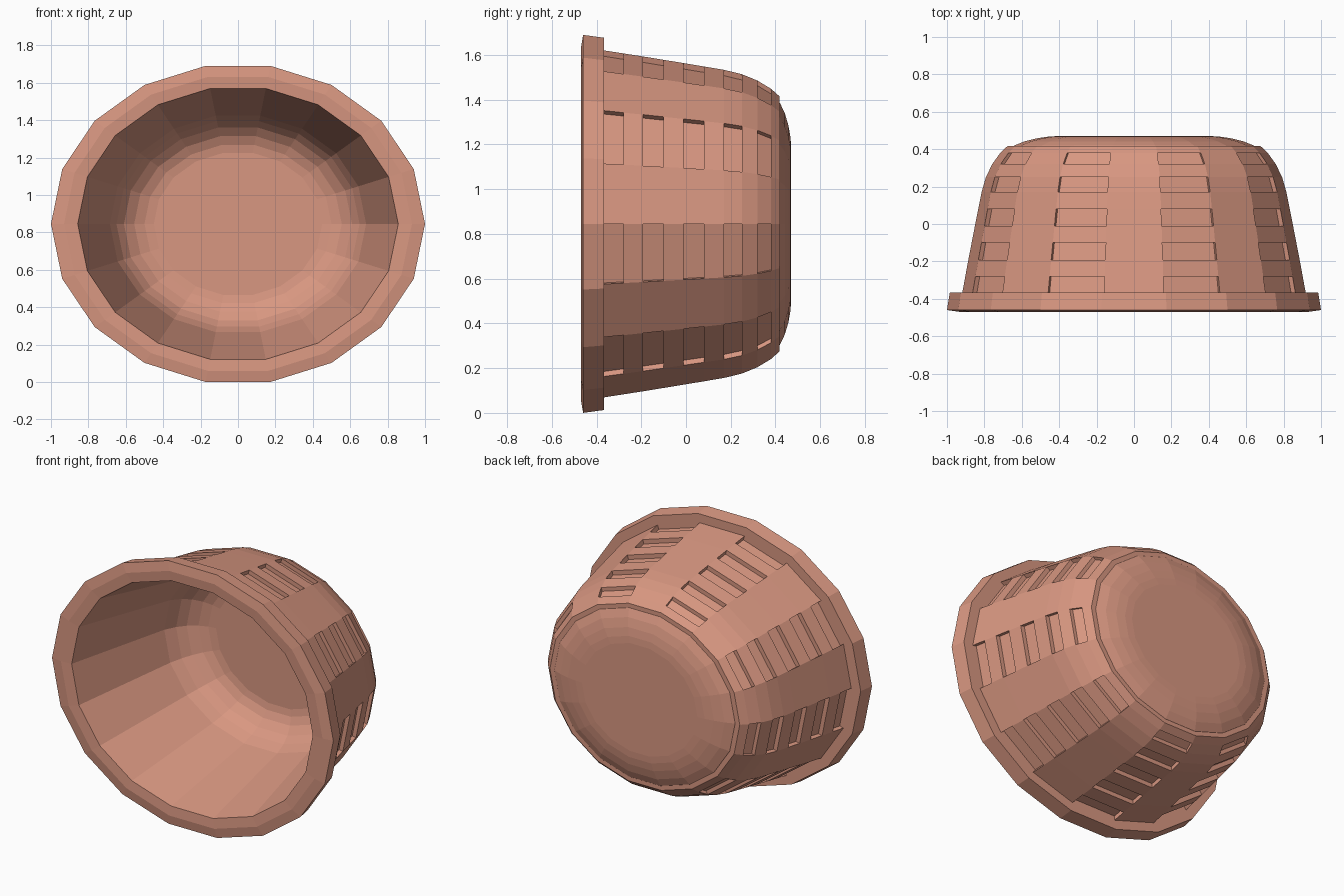
import bpy
import bmesh
import math

SIDES = 18
RATIO = 0.858      # height of the oval against its width
CENTRE_Z = 0.845
WEAVE_DEPTH = 0.028

cube = bpy.data.objects.get("Cube")
if cube:
    bpy.data.objects.remove(cube, do_unlink=True)

clay = bpy.data.materials.new("terracotta")
clay.use_nodes = True
clay.diffuse_color = (0.69, 0.31, 0.22, 1)
shader = clay.node_tree.nodes["Principled BSDF"]
shader.inputs["Base Color"].default_value = clay.diffuse_color
shader.inputs["Roughness"].default_value = 0.9


def oval_lathe(name, profile, cap_first=False, cap_last=False, woven=False):
    """Sweep (y, radius) points round the oval; optionally sink weave panels."""
    bm = bmesh.new()
    rings = []
    for y, r in profile:
        angles = [math.tau * k / SIDES for k in range(SIDES)]
        rings.append([bm.verts.new((r * math.cos(a), y, CENTRE_Z + RATIO * r * math.sin(a)))
                      for a in angles])
    panels = []
    for i in range(len(rings) - 1):
        a, b = rings[i], rings[i + 1]
        for k in range(SIDES):
            n = (k + 1) % SIDES
            face = bm.faces.new((a[k], b[k], b[n], a[n]))
            if woven and i % 2 == 0 and k % 2 == 1:
                panels.append(face)
    if cap_first:
        bm.faces.new(rings[0])
    if cap_last:
        bm.faces.new(rings[-1][::-1])
    bm.normal_update()
    if panels:
        for face in bmesh.ops.extrude_discrete_faces(bm, faces=panels)["faces"]:
            face.normal_update()
            offset = face.normal * -WEAVE_DEPTH
            # sink straight towards the axis so the panel edges stay in their band
            offset.y = 0
            for v in face.verts:
                v.co += offset
    mesh = bpy.data.meshes.new(name)
    bm.to_mesh(mesh)
    bm.free()
    mesh.materials.append(clay)
    obj = bpy.data.objects.new(name, mesh)
    bpy.context.collection.objects.link(obj)
    return obj


# Hollow inside, from the floor out to the mouth
oval_lathe("inner_lining", [(0.42, 0.45), (0.412, 0.50), (0.39, 0.555), (0.35, 0.61),
                            (0.30, 0.65), (0.23, 0.685), (-0.465, 0.857)], cap_first=True)

# Thick lip around the mouth
oval_lathe("rim", [(-0.465, 0.857), (-0.47, 0.93), (-0.46, 1.0),
                   (-0.367, 0.985), (-0.367, 0.90)])

# Side wall: alternating plain hoops and hoops with sunken panels
oval_lathe("woven_wall", [(-0.367, 0.918), (-0.28, 0.902), (-0.193, 0.886), (-0.10, 0.868),
                          (-0.012, 0.851), (0.08, 0.833), (0.17, 0.815), (0.25, 0.792),
                          (0.32, 0.758), (0.38, 0.715), (0.418, 0.675), (0.418, 0.62)],
           woven=True)

# Rounded bottom
oval_lathe("base", [(0.40, 0.66), (0.42, 0.64), (0.442, 0.585), (0.458, 0.52),
                    (0.467, 0.46), (0.47, 0.41)], cap_last=True)
